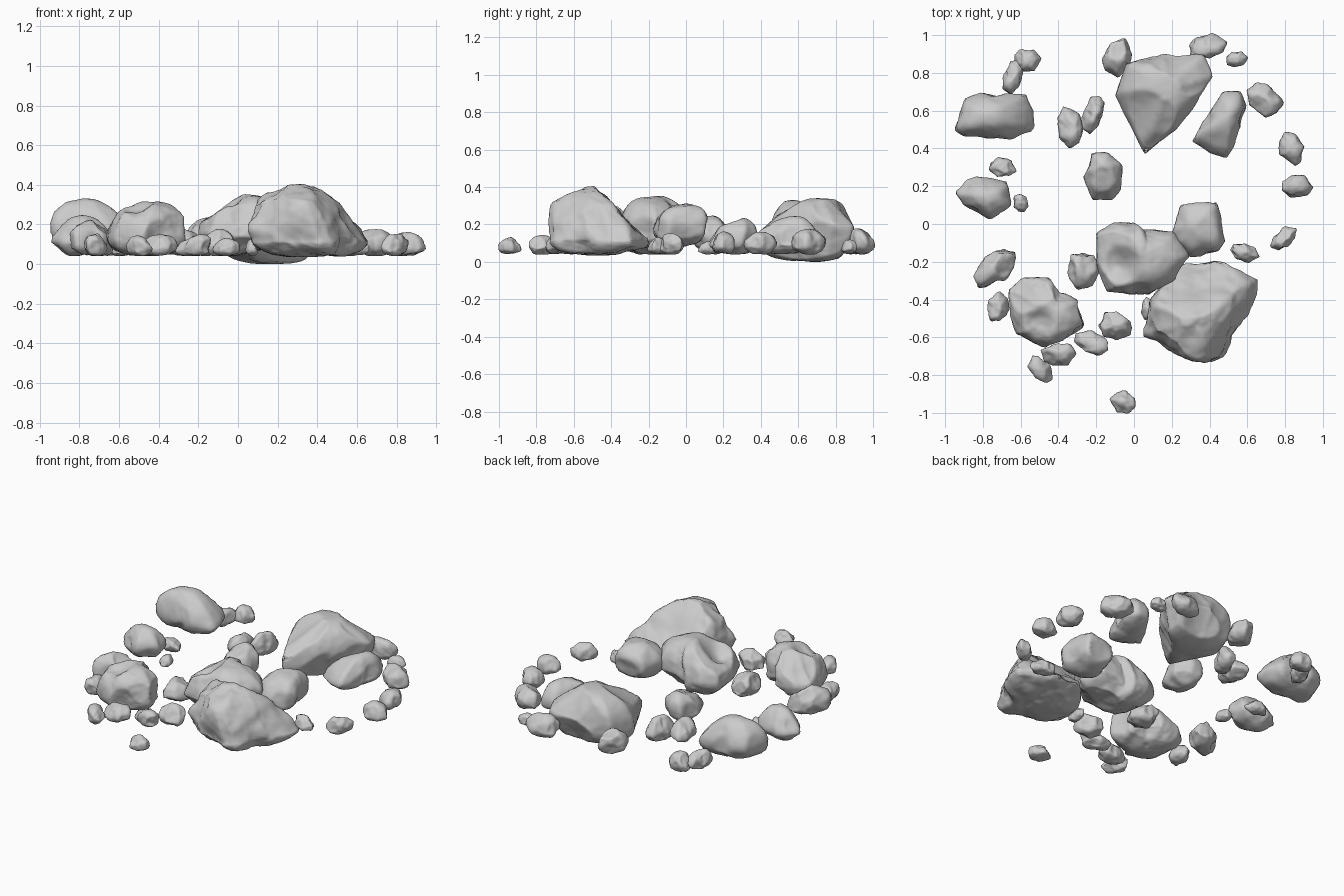
import bpy, bmesh, math, random
from mathutils import Vector, noise

if "Cube" in bpy.data.objects:
    bpy.data.objects.remove(bpy.data.objects["Cube"])

random.seed(7)


def reach(poly, c, a):
    """Distance from centre c to the outline along angle a."""
    d, best = Vector((math.cos(a), math.sin(a))), 0
    for i, p in enumerate(poly):
        p, q = p - c, poly[(i + 1) % len(poly)] - c
        e = q - p
        den = d.cross(e)
        if abs(den) > 1e-9:
            t, s = p.cross(e) / den, p.cross(d) / den
            if t > 0 and -1e-6 <= s <= 1 + 1e-6:
                best = max(best, t)
    return best


def rock(name, outline, peak, z, power=2.2, detail=5, rough=0.05, cuts=9, dents=(), slopes=(), chip=0.84):
    """Stone with a plan outline, a peak position, z = (bottom, widest, top)."""
    poly = [Vector(p) for p in outline]
    c = sum(poly, Vector((0, 0))) / len(poly)
    peak = Vector(peak)
    size = max((p - c).length for p in poly)
    planes = [(Vector((random.gauss(0, 1), random.gauss(0, 1), random.gauss(0, 1))).normalized(),
               random.uniform(chip, 0.97)) for _ in range(cuts)]
    seed = Vector((random.uniform(0, 50), random.uniform(0, 50), 0))
    bm = bmesh.new()
    bmesh.ops.create_icosphere(bm, subdivisions=detail, radius=1)
    for v in bm.verts:
        p = v.co.copy()
        # boxy or pointed side profile
        h = math.hypot(p.x, p.y)
        p *= (h ** power + abs(p.z) ** power) ** (-1 / power)
        # chipped flat facets
        for n, k in planes:
            d = n.dot(p)
            if d > k:
                p -= n * (d - k)
        a = math.atan2(p.y, p.x)
        h = math.hypot(p.x, p.y) * reach(poly, c, a) * 1.03
        mid = c.lerp(peak, max(0, min(1, p.z)))
        zz = z[1] + p.z * ((z[2] - z[1]) if p.z > 0 else (z[1] - z[0]))
        v.co = (mid.x + h * math.cos(a), mid.y + h * math.sin(a), zz)
        # broad sloping faces: height falls away from a point
        for x, y, top, gx, gy in slopes:
            lim = top + gx * (v.co.x - x) + gy * (v.co.y - y)
            if v.co.z > z[1]:
                v.co.z = max(z[1] * .8, min(v.co.z, lim))
    bm.normal_update()
    moved = []
    for v in bm.verts:
        # lumpy surface plus hollows
        q = v.co / size
        f = noise.fractal(q * 1.8 + seed, 1.0, 2.1, 5) * rough * size
        co = v.co + v.normal * f
        for x, y, r, depth in dents:
            g = max(0, 1 - ((co.x - x) ** 2 + (co.y - y) ** 2) / r ** 2)
            if co.z > z[1]:
                co.z -= depth * g * g
        co.z = max(co.z, z[0])
        moved.append(co)
    for v, co in zip(bm.verts, moved):
        v.co = co
    me = bpy.data.meshes.new(name)
    bm.to_mesh(me)
    bm.free()
    for f in me.polygons:
        f.use_smooth = True
    ob = bpy.data.objects.new(name, me)
    bpy.context.collection.objects.link(ob)


# Boulders
rock("boulder_front_right", [(.08, -.57), (.11, -.38), (.27, -.2), (.42, -.2), (.65, -.3), (.64, -.38),
     (.57, -.5), (.47, -.7), (.41, -.72), (.2, -.66)], (.29, -.52), (.035, .12, .41), 2.2, rough=.07,
     slopes=[(.3, -.48, .4, 0, -1.1), (.3, -.56, .4, 0, .6), (.42, -.5, .38, -1, 0)])
rock("boulder_centre", [(-.2, -.05), (-.1, 0), (0, .01), (.04, -.04), (.2, -.04), (.28, -.17),
     (.2, -.3), (.08, -.38), (-.14, -.35), (-.2, -.2)], (.06, -.16), (.04, .16, .35), 2.1,
     dents=[(-.07, -.22, .12, .06)], slopes=[(0, -.15, .33, .65, 0)])
rock("boulder_front_left", [(-.66, -.35), (-.58, -.29), (-.45, -.29), (-.4, -.36), (-.3, -.4), (-.27, -.53),
     (-.35, -.6), (-.47, -.65), (-.62, -.58), (-.65, -.47)], (-.44, -.46), (.04, .15, .315), 2.4,
     dents=[(-.5, -.52, .1, .05)])
rock("boulder_back", [(-.09, .68), (-.04, .84), (.15, .9), (.36, .88), (.41, .77), (.3, .6),
     (.22, .5), (.06, .38), (.02, .46)], (.17, .7), (0, .14, .34), 2.6, rough=.025,
     slopes=[(.15, .58, .33, 0, .9), (.15, .83, .32, 0, -1.2)])

# Medium stones
rock("stone_centre_right", [(.2, -.05), (.25, .09), (.3, .11), (.44, .11), (.48, -.1), (.45, -.16),
     (.3, -.17), (.22, -.12)], (.35, 0), (.08, .18, .315), 2, 4)
rock("stone_back_right", [(.31, .44), (.46, .69), (.56, .7), (.59, .62), (.55, .45), (.49, .35),
     (.36, .4)], (.5, .57), (.04, .1, .245), 1.7, 4)
rock("stone_back_left", [(-.94, .5), (-.89, .66), (-.8, .69), (-.57, .68), (-.54, .6), (-.54, .5),
     (-.65, .45), (-.9, .47)], (-.78, .57), (.06, .16, .335), 1.8, 4)
rock("stone_left", [(-.94, .17), (-.88, .23), (-.83, .25), (-.68, .22), (-.65, .1), (-.77, .03),
     (-.9, .1)], (-.78, .14), (.04, .12, .25), 1.7, 4)
rock("stone_middle", [(-.27, .25), (-.22, .37), (-.14, .37), (-.06, .3), (-.07, .18), (-.12, .12),
     (-.22, .13)], (-.16, .29), (.04, .11, .235), 1.9, 4)

# Pebbles: x, y, half length, half width, turn, top
left = [(-.27, -.24, .1, .085, 90, .17), (-.73, -.23, .135, .075, 40, .21), (-.72, -.44, .075, .055, 80, .15),
        (-.49, -.77, .085, .05, 125, .13), (-.4, -.69, .09, .06, 0, .14), (-.22, -.63, .1, .055, -20, .14),
        (-.1, -.54, .09, .07, -25, .17), (-.06, -.94, .065, .055, -25, .12), (-.09, .88, .095, .07, 70, .18),
        (-.57, .87, .07, .06, 0, .15), (-.64, .78, .09, .05, 70, .15), (-.34, .51, .1, .065, 100, .17),
        (-.22, .58, .095, .05, 70, .18), (-.7, .3, .07, .05, -10, .12), (-.6, .11, .05, .04, 90, .1)]
right = [(.07, -.45, .06, .03, 90, .12), (.58, -.15, .08, .045, -20, .12), (.79, -.08, .08, .045, 45, .15),
         (.86, .2, .075, .06, 0, .15), (.83, .4, .085, .06, 115, .15), (.69, .66, .1, .08, -45, .17),
         (.54, .87, .055, .04, 10, .11), (.38, .94, .105, .06, 15, .17)]
for i, (x, y, a, b, turn, top) in enumerate(left + right):
    t, pts = math.radians(turn), []
    for k in range(7):
        w = k * math.tau / 7 + random.uniform(-.2, .2)
        m = random.uniform(1, 1.15)
        u, v = a * m * math.cos(w), b * m * math.sin(w)
        pts.append((x + u * math.cos(t) - v * math.sin(t), y + u * math.sin(t) + v * math.cos(t)))
    peak = (x + random.uniform(-.2, .2) * a, y + random.uniform(-.2, .2) * a)
    rock(f"pebble_{i + 1}", pts, peak, (.04, .045 + (top - .045) * .38, top + .01), 2.1, 4, .07, 9, chip=.76)
